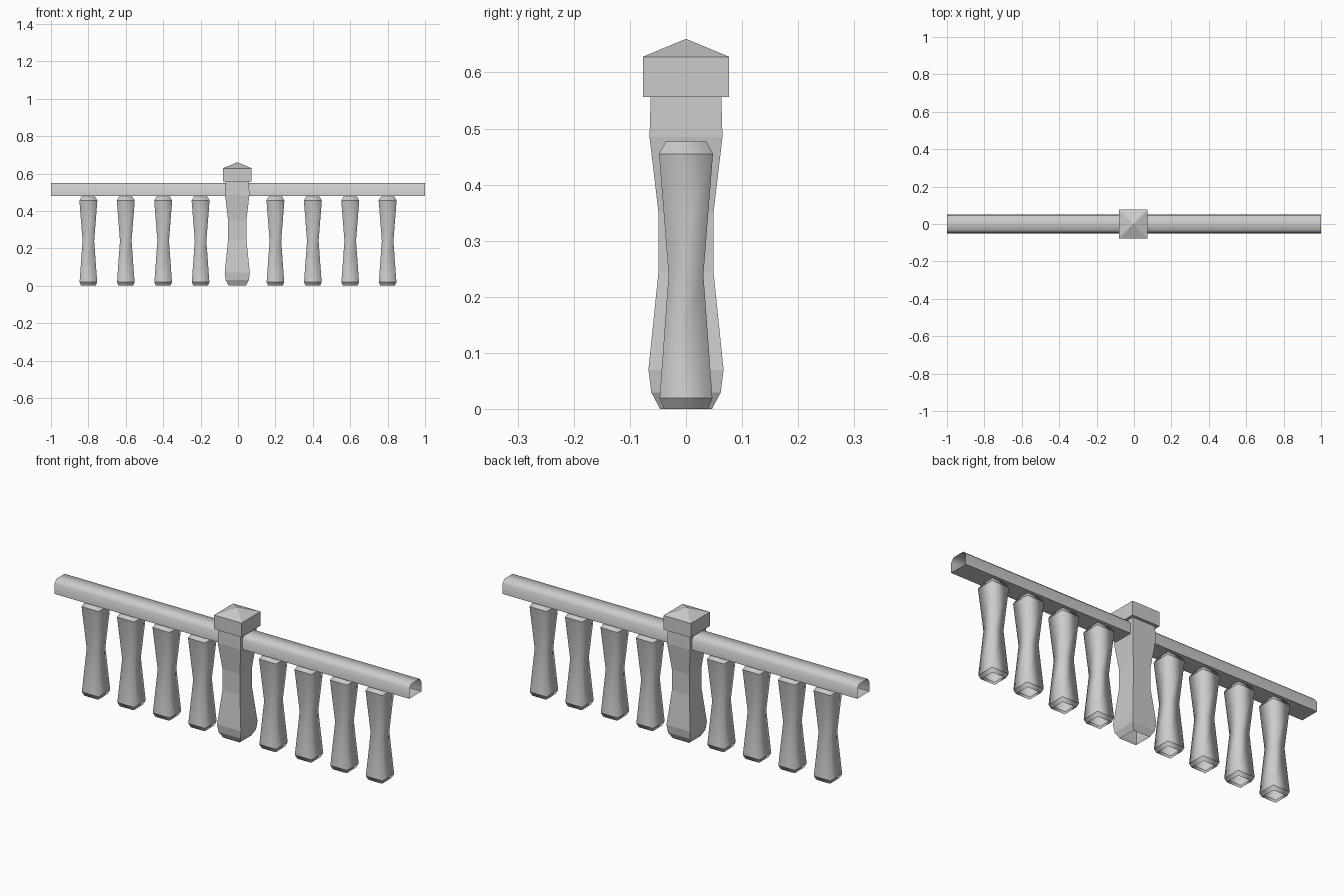
import bpy
import bmesh

if "Cube" in bpy.data.objects:
    bpy.data.objects.remove(bpy.data.objects["Cube"])

stone = bpy.data.materials.new("light_grey")
stone.use_nodes = True
grey = (0.6, 0.6, 0.6, 1)
stone.diffuse_color = grey
stone.node_tree.nodes["Principled BSDF"].inputs["Base Color"].default_value = grey


def finish(name, bm, smooth=False, sharp=()):
    """Turn a bmesh into an object, keeping creases at the given heights."""
    bmesh.ops.recalc_face_normals(bm, faces=bm.faces)
    for f in bm.faces:
        f.smooth = smooth
    for e in bm.edges:
        a, b = (v.co.z for v in e.verts)
        if abs(a - b) < 1e-5 and any(abs(a - s) < 1e-4 for s in sharp):
            e.smooth = False
    mesh = bpy.data.meshes.new(name)
    bm.to_mesh(mesh)
    bm.free()
    mesh.materials.append(stone)
    obj = bpy.data.objects.new(name, mesh)
    bpy.context.collection.objects.link(obj)
    return obj


def square_shaft(name, profile, smooth=False, sharp=(), peak=None):
    """Stack square rings of (half width, height), open unless given a peak."""
    bm = bmesh.new()
    corners = [(-1, -1), (1, -1), (1, 1), (-1, 1)]
    rings = [[bm.verts.new((r * x, r * y, z)) for x, y in corners] for r, z in profile]
    for low, high in zip(rings, rings[1:]):
        for i in range(4):
            j = (i + 1) % 4
            bm.faces.new((low[i], low[j], high[j], high[i]))
    if peak:
        tip = bm.verts.new((0, 0, peak))
        for i in range(4):
            bm.faces.new((rings[-1][i], rings[-1][(i + 1) % 4], tip))
    return finish(name, bm, smooth, sharp)


# Balusters, four on each side of the post
baluster = square_shaft(
    "baluster_1",
    [(0.039, 0), (0.047, 0.02), (0.031, 0.24), (0.048, 0.455), (0.036, 0.477)],
    smooth=True, sharp=(0.02, 0.455))
spots = [side * 0.2 * n for side in (-1, 1) for n in range(1, 5)]
baluster.location.x = spots[0]
for n, x in enumerate(spots[1:], 2):
    copy = baluster.copy()
    copy.name = f"baluster_{n}"
    copy.location.x = x
    bpy.context.collection.objects.link(copy)

# Central post and its pyramid cap
post = square_shaft("centre_post", [
    (0.046, 0), (0.062, 0.03), (0.067, 0.07), (0.049, 0.245),
    (0.049, 0.35), (0.065, 0.485), (0.063, 0.556)])
cap = square_shaft("post_cap", [(0.06, 0.556), (0.077, 0.556), (0.077, 0.628)], peak=0.66)
for part in (post, cap):
    part.location.x = -0.004

# Handrail: hollow extrusion with open ends
bm = bmesh.new()
half = [(0.05, 0.48), (0.048, 0.53), (0.033, 0.55)]
outline = half + [(-y, z) for y, z in reversed(half)]
ends = [[bm.verts.new((x, y, z)) for y, z in outline] for x in (-1, 1)]
for i in range(len(outline)):
    j = (i + 1) % len(outline)
    bm.faces.new((ends[0][i], ends[0][j], ends[1][j], ends[1][i]))
finish("handrail", bm, smooth=True, sharp=(0.48,))
